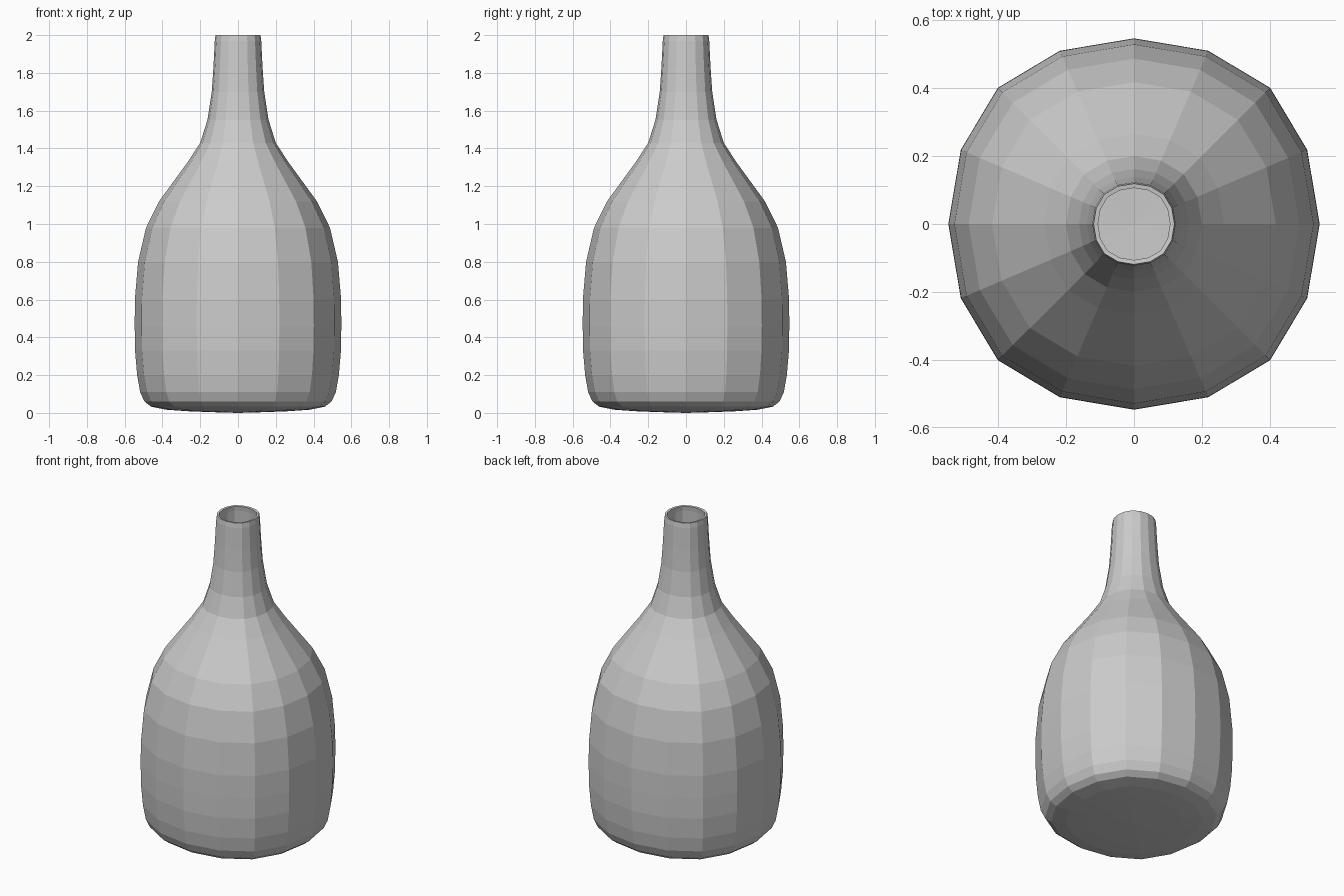
import bpy, bmesh, math

if "Cube" in bpy.data.objects:
    bpy.data.objects.remove(bpy.data.objects["Cube"])

# Outer profile (radius, height) from base to lip
profile = [(0.14, 0.004), (0.27, 0.009), (0.38, 0.017), (0.46, 0.033),
           (0.495, 0.06), (0.518, 0.11), (0.534, 0.20), (0.545, 0.33),
           (0.547, 0.46), (0.546, 0.60), (0.529, 0.80), (0.487, 0.98),
           (0.418, 1.12), (0.265, 1.33), (0.20, 1.43), (0.162, 1.55),
           (0.139, 1.70), (0.13, 1.83), (0.123, 1.97), (0.119, 2.0)]

# Softly squared 16-sided section: one quarter, repeated by rotation
quarter = [(1.0, 0.0), (1.015, 23.2), (1.037, 45.0), (1.015, 66.8)]
section = [(s, math.radians(a + 90 * q)) for q in range(4) for s, a in quarter]

bm = bmesh.new()
rings = [[bm.verts.new((r * s * math.cos(a), r * s * math.sin(a), z))
          for s, a in section] for r, z in profile]
n = len(section)

# Walls
for lo, hi in zip(rings, rings[1:]):
    for i in range(n):
        j = (i + 1) % n
        bm.faces.new((lo[i], lo[j], hi[j], hi[i]))

# Slightly domed base
centre = bm.verts.new((0, 0, 0))
for i in range(n):
    bm.faces.new((centre, rings[0][(i + 1) % n], rings[0][i]))

mesh = bpy.data.meshes.new("bottle")
bm.to_mesh(mesh)
bm.free()
bottle = bpy.data.objects.new("bottle", mesh)
bpy.context.collection.objects.link(bottle)

# Thin hollow wall with an open mouth
wall = bottle.modifiers.new("wall", "SOLIDIFY")
wall.thickness = 0.013
wall.offset = -1
